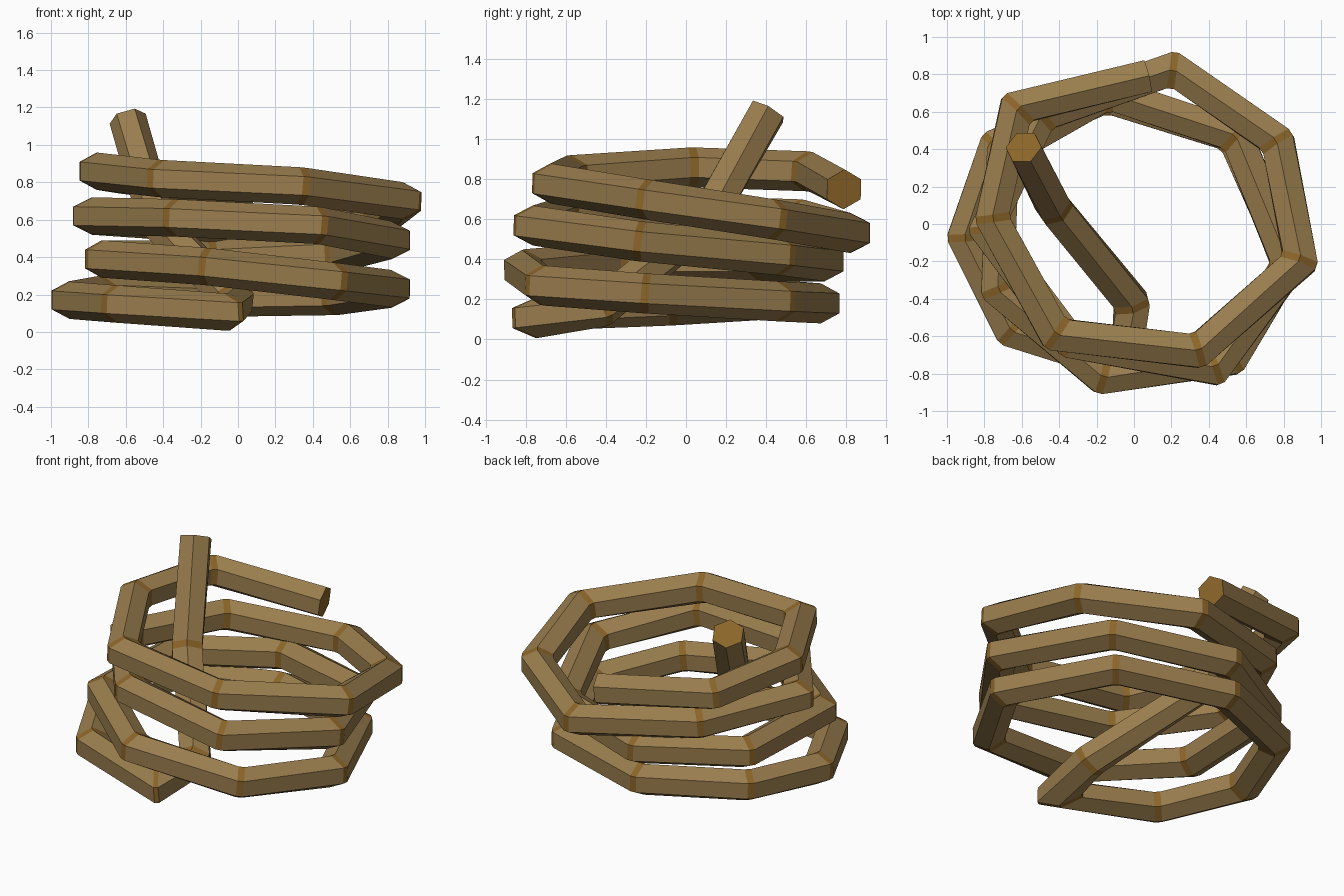
import bpy, bmesh, math
from mathutils import Vector

if "Cube" in bpy.data.objects:
    bpy.data.objects.remove(bpy.data.objects["Cube"])

R, SIDES, BAND = 0.1, 6, 0.022

# Rope centre line, from the free end standing up, down and around the coil
PATH = [Vector(p) for p in [
    (-.59, .41, 1.14), (-.43, .09, .58), (-.01, -.42, .16), (-.05, -.76, .105),
    (-.66, -.57, .15), (-.91, -.07, .17), (-.74, .42, .20), (-.15, .68, .18),
    (.53, .47, .19), (.83, -.20, .23),
    (.52, -.72, .27), (-.17, -.82, .35), (-.73, -.35, .39), (-.70, .38, .39),
    (-.14, .70, .39), (.55, .47, .42), (.83, -.23, .49),
    (.43, -.77, .57), (-.34, -.63, .61), (-.79, -.03, .62), (-.50, .58, .60),
    (.21, .83, .53), (.77, .44, .60), (.89, -.20, .70),
    (.34, -.68, .78), (-.42, -.59, .82), (-.76, .03, .86), (-.63, .62, .84),
    (.07, .79, .75)]]


def material(name, color):
    m = bpy.data.materials.new(name)
    m.diffuse_color = (*color, 1)
    m.use_nodes = True
    m.node_tree.nodes["Principled BSDF"].inputs["Base Color"].default_value = m.diffuse_color
    return m


def ring(bm, centre, tangent, stretch):
    # hexagon with a corner on top, widened across a mitred bend
    side = tangent.cross(Vector((0, 0, 1))).normalized()
    up = side.cross(tangent).normalized()
    return [bm.verts.new(centre + R * (up * math.cos(a) + side * stretch * math.sin(a)))
            for a in (math.tau * k / SIDES for k in range(SIDES))]


bm = bmesh.new()
rings = []          # (verts, band begins here)
last = len(PATH) - 1
for i, p in enumerate(PATH):
    d_in = (p - PATH[max(i - 1, 0)]).normalized()
    d_out = (PATH[min(i + 1, last)] - p).normalized()
    t = (d_in + d_out).normalized()
    if i in (0, last):
        rings.append((ring(bm, p, t, 1), False))
        continue
    stretch = min(1 / t.dot(d_out), 1.7)
    rings.append((ring(bm, p - d_in * BAND, t, stretch), True))
    rings.append((ring(bm, p + d_out * BAND, t, stretch), False))

# Rope sides and joint bands
for (a, band), (b, _) in zip(rings, rings[1:]):
    for k in range(SIDES):
        n = (k + 1) % SIDES
        bm.faces.new((a[k], a[n], b[n], b[k])).material_index = int(band)

# Cut ends
for verts in (rings[0][0], rings[-1][0]):
    bm.faces.new(verts).material_index = 1
bmesh.ops.recalc_face_normals(bm, faces=bm.faces)

mesh = bpy.data.meshes.new("coiled_rope")
bm.to_mesh(mesh)
bm.free()
mesh.materials.append(material("rope", (0.32, 0.205, 0.075)))
mesh.materials.append(material("rope_joint", (0.26, 0.13, 0.022)))
bpy.context.collection.objects.link(bpy.data.objects.new("coiled_rope", mesh))
